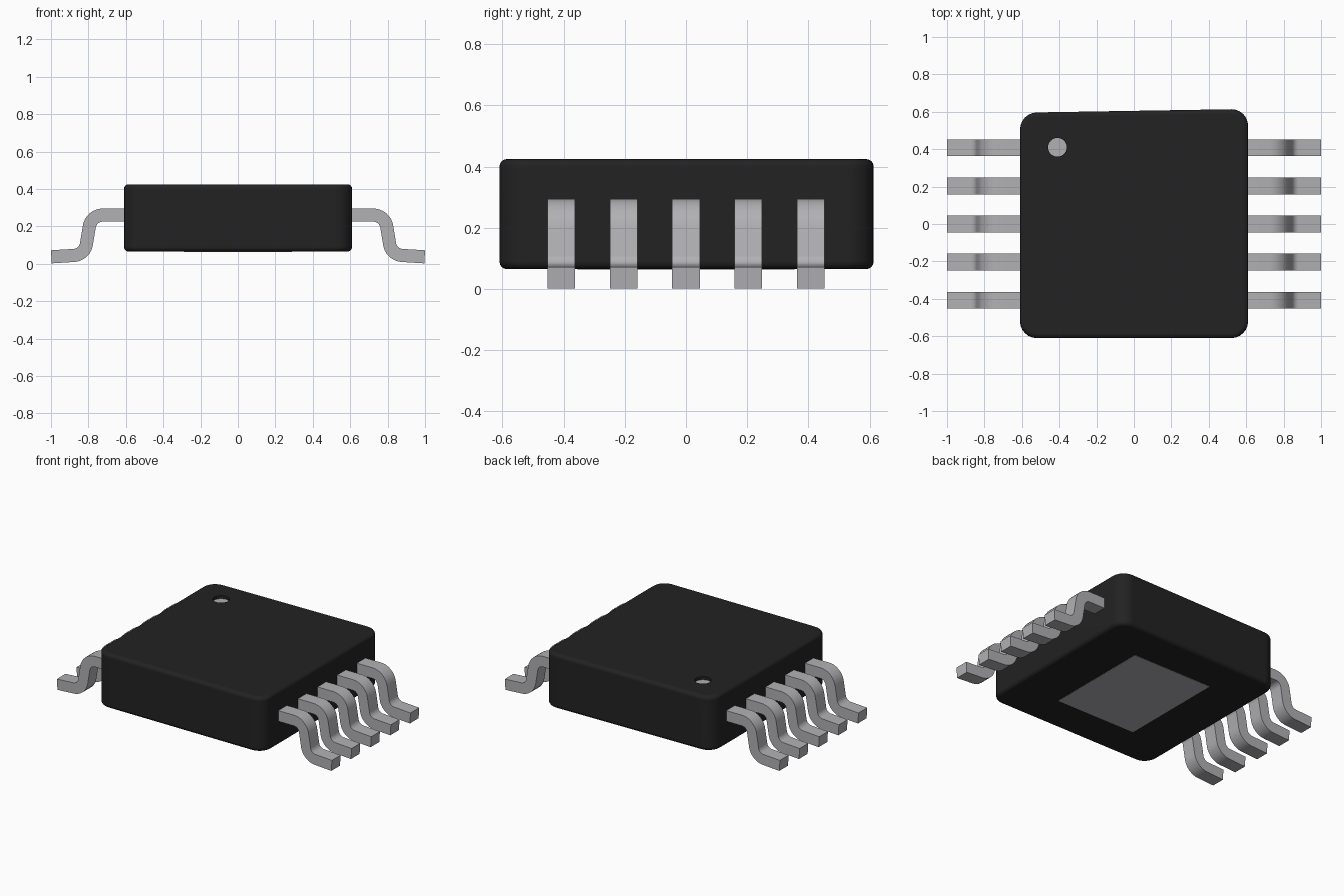
import bpy, bmesh, math
from mathutils import Vector

if "Cube" in bpy.data.objects:
    bpy.data.objects.remove(bpy.data.objects["Cube"])


def material(name, rgb):
    m = bpy.data.materials.new(name)
    m.diffuse_color = (*rgb, 1.0)
    m.use_nodes = True
    m.node_tree.nodes["Principled BSDF"].inputs["Base Color"].default_value = m.diffuse_color
    return m


BLACK = material("black_plastic", (0.016, 0.016, 0.016))
METAL = material("grey_metal", (0.44, 0.44, 0.46))


def make_object(name, bm, mat):
    bmesh.ops.recalc_face_normals(bm, faces=bm.faces)
    mesh = bpy.data.meshes.new(name)
    bm.to_mesh(mesh)
    bm.free()
    mesh.materials.append(mat)
    obj = bpy.data.objects.new(name, mesh)
    bpy.context.collection.objects.link(obj)
    return obj


def activate(obj):
    bpy.ops.object.select_all(action='DESELECT')
    obj.select_set(True)
    bpy.context.view_layer.objects.active = obj


def smooth(obj, degrees):
    activate(obj)
    bpy.ops.object.shade_smooth_by_angle(angle=math.radians(degrees))


def box(size, centre):
    bm = bmesh.new()
    bmesh.ops.create_cube(bm, size=1)
    bmesh.ops.scale(bm, vec=size, verts=bm.verts)
    bmesh.ops.translate(bm, vec=centre, verts=bm.verts)
    return bm


def cylinder(radius, depth, centre):
    bm = bmesh.new()
    bmesh.ops.create_cone(bm, cap_ends=True, segments=32, radius1=radius,
                          radius2=radius, depth=depth)
    bmesh.ops.translate(bm, vec=centre, verts=bm.verts)
    return bm


# Package body: rounded corners, then softly rounded top and bottom rims
BOTTOM, TOP, HALF = 0.065, 0.425, 0.61
bm = box((2 * HALF, 2 * HALF, TOP - BOTTOM), (0, 0, (TOP + BOTTOM) / 2))
for v in bm.verts:  # back side is very slightly out of square
    if v.co.y > 0:
        v.co.y = 0.605 + 0.01 * v.co.x / HALF
upright = [e for e in bm.edges if abs(e.verts[0].co.z - e.verts[1].co.z) > 0.1]
bmesh.ops.bevel(bm, geom=upright, offset=0.09, segments=6, profile=0.5,
                affect='EDGES')
rims = [e for e in bm.edges if abs(e.verts[0].co.z - e.verts[1].co.z) < 1e-4]
bmesh.ops.bevel(bm, geom=rims, offset=0.025, segments=4, profile=0.5,
                affect='EDGES')
body = make_object("package_body", bm, BLACK)

# Round recess marking the first pin, with a grey floor
MARK, DEPTH = (-0.41, 0.41), 0.025
cutter = make_object("marker_cutter",
                     cylinder(0.05, 2 * DEPTH, (*MARK, TOP)), BLACK)
cutter.hide_render = True
cut = body.modifiers.new("marker_recess", 'BOOLEAN')
cut.operation = 'DIFFERENCE'
cut.solver = 'EXACT'
cut.object = cutter
activate(body)
bpy.ops.object.modifier_apply(modifier=cut.name)
bpy.data.objects.remove(cutter)
smooth(body, 35)
normals = body.modifiers.new("even_normals", 'WEIGHTED_NORMAL')
normals.keep_sharp = True
make_object("marker_floor",
            cylinder(0.05, 0.006, (*MARK, TOP - DEPTH + 0.002)), METAL)

# Exposed pad under the body
make_object("thermal_pad", box((0.58, 0.71, 0.008), (0, 0, BOTTOM + 0.002)), METAL)


def fillet_path(nodes, radius, steps):
    """Round the inner corners of an open polyline."""
    path = [nodes[0]]
    for a, b, c in zip(nodes, nodes[1:], nodes[2:]):
        u, w = (a - b).normalized(), (c - b).normalized()
        half = u.angle(w) / 2
        centre = b + (u + w).normalized() * radius / math.sin(half)
        start = b + u * radius / math.tan(half) - centre
        end = b + w * radius / math.tan(half) - centre
        for i in range(steps + 1):
            r = start.lerp(end, i / steps).normalized() * radius
            path.append(centre + r)
    return path + [nodes[-1]]


# Gull-wing pin: bent strip swept along a filleted path
WIDTH, THICK = 0.09, 0.07
nodes = [Vector(p) for p in ((0.57, 0.26), (0.785, 0.26), (0.82, 0.048), (0.998, 0.037))]
path = fillet_path(nodes, 0.072, 8)


def pin_mesh():
    bm = bmesh.new()
    rings = []
    for i, p in enumerate(path):
        t = (path[min(i + 1, len(path) - 1)] - path[max(i - 1, 0)]).normalized()
        n = Vector((-t.y, t.x)) * THICK / 2
        rings.append([bm.verts.new((p.x + s * n.x, y, p.y + s * n.y))
                      for s, y in ((1, -WIDTH / 2), (1, WIDTH / 2),
                                   (-1, WIDTH / 2), (-1, -WIDTH / 2))])
    for a, b in zip(rings, rings[1:]):
        for k in range(4):
            j = (k + 1) % 4
            bm.faces.new((a[k], a[j], b[j], b[k]))
    bm.faces.new(rings[0])
    bm.faces.new(rings[-1])
    return bm


# Five pins on each side
for side, turn in (("right", 0.0), ("left", math.pi)):
    for i in range(5):
        pin = make_object(f"{side}_pin_{i + 1}", pin_mesh(), METAL)
        smooth(pin, 30)
        pin.location.y = (i - 2) * 0.204
        pin.rotation_euler.z = turn
